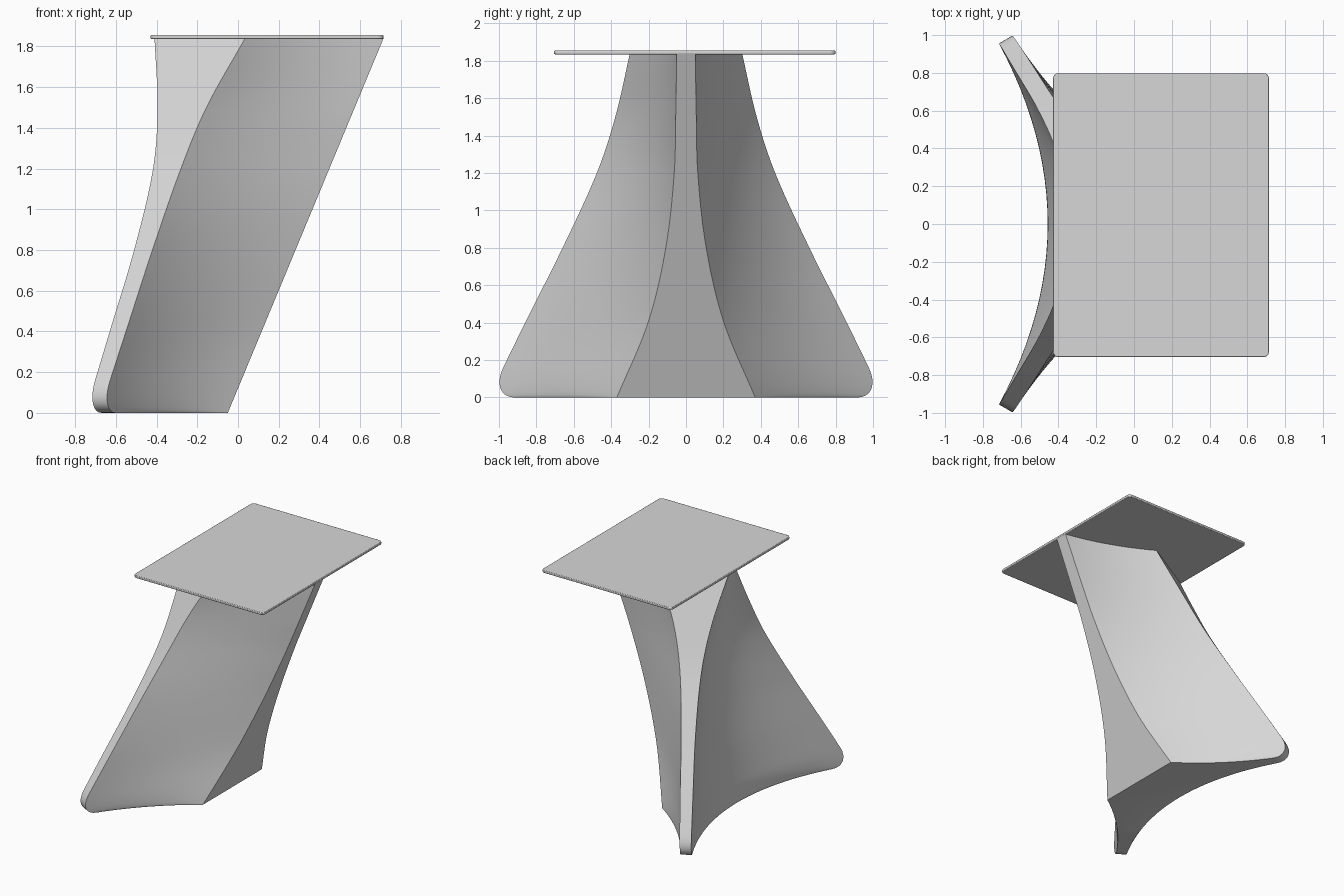
import bpy, bmesh, math
from mathutils import Vector

cube = bpy.data.objects.get("Cube")
if cube:
    bpy.data.objects.remove(cube, do_unlink=True)

grey = bpy.data.materials.new("plain_grey")
grey.use_nodes = True
colour = (0.68, 0.68, 0.68, 1)
grey.diffuse_color = colour
grey.node_tree.nodes["Principled BSDF"].inputs["Base Color"].default_value = colour

HEIGHT = 1.84
FOOT_RADIUS = 0.16

# Height, wing edge x, wing edge y, wing end width in x, half width of the lean face
STATIONS = [
    (0.0, -0.68, 1.055, 0.07, 0.37),
    (0.4, -0.55, 0.86, 0.08, 0.203),
    (0.8, -0.42, 0.66, 0.09, 0.108),
    (1.2, -0.28, 0.477, 0.137, 0.063),
    (1.5, -0.155, 0.378, 0.24, 0.055),
    (HEIGHT, 0.035, 0.30, 0.445, 0.05),
]


def station(z):
    """Smoothly interpolate the section sizes at height z."""
    last = len(STATIONS) - 1
    i = max(k for k in range(last) if STATIONS[k][0] <= z)
    a, b = STATIONS[i], STATIONS[i + 1]
    before, after = STATIONS[max(i - 1, 0)], STATIONS[min(i + 2, last)]
    step = b[0] - a[0]
    t = (z - a[0]) / step
    values = []
    for k in range(1, len(a)):
        m0 = (b[k] - before[k]) / (b[0] - before[0]) * step
        m1 = (after[k] - a[k]) / (after[0] - a[0]) * step
        d = b[k] - a[k]
        values.append(a[k] + t * (m0 + t * (3 * d - 2 * m0 - m1 + t * (m0 + m1 - 2 * d))))
    return values


def hollow(a, b, sag, count):
    """Points from a up to, not including, b, bowed to the left of travel."""
    side = Vector((a.y - b.y, b.x - a.x)).normalized()
    return [a.lerp(b, k / count) + side * sag * 4 * (k / count) * (1 - k / count)
            for k in range(count)]


def section(z):
    """Three-armed outline at height z, counter-clockwise from above."""
    edge_x, edge_y, end, lean = station(z)
    outer = Vector((edge_x, edge_y))
    # Round the lower corners of the wings
    if z < FOOT_RADIUS:
        r = FOOT_RADIUS
        outer -= Vector((-0.5, 0.866)) * (r - math.sqrt(max(r * r - (r - z) ** 2, 0)))
    inner = outer - Vector((end, end * 0.577))
    front = Vector((-0.05 + 0.765 * z / HEIGHT, lean))
    flip = lambda p: Vector((p.x, -p.y))
    sag = 0.045 * (outer - front).length
    points = [flip(front)]
    points += hollow(front, outer, sag, 14)
    points += [outer]
    points += hollow(inner, flip(inner), 0.27 * inner.y, 24)
    points += [flip(inner)]
    points += hollow(flip(outer), flip(front), sag, 14)
    return points


def finish(name, bm, angle):
    bmesh.ops.recalc_face_normals(bm, faces=bm.faces)
    mesh = bpy.data.meshes.new(name)
    bm.to_mesh(mesh)
    bm.free()
    mesh.materials.append(grey)
    obj = bpy.data.objects.new(name, mesh)
    bpy.context.collection.objects.link(obj)
    bpy.ops.object.select_all(action="DESELECT")
    obj.select_set(True)
    bpy.context.view_layer.objects.active = obj
    bpy.ops.object.shade_smooth_by_angle(angle=math.radians(angle))
    return obj


# Leaning pedestal: stacked outlines, close together at the rounded feet
bm = bmesh.new()
levels = [FOOT_RADIUS * (1 - math.cos(math.pi / 2 * k / 8)) for k in range(9)]
rows = 40
levels += [FOOT_RADIUS + (HEIGHT - FOOT_RADIUS) * k / rows for k in range(1, rows + 1)]
rings = [[bm.verts.new((p.x, p.y, z)) for p in section(z)] for z in levels]
for low, high in zip(rings, rings[1:]):
    for k in range(len(low)):
        n = (k + 1) % len(low)
        bm.faces.new((low[k], low[n], high[n], high[k]))
bm.faces.new(rings[0][::-1])
bm.faces.new(rings[-1])
finish("pedestal", bm, 30)

# Thin seat plate with rounded corners and softened rims
bm = bmesh.new()
bmesh.ops.create_cube(bm, size=1)
for v in bm.verts:
    v.co = Vector((0.143 + v.co.x * 1.144, 0.047 + v.co.y * 1.504, 1.845 + v.co.z * 0.02))
upright = [e for e in bm.edges if abs(e.verts[0].co.z - e.verts[1].co.z) > 0.01]
bmesh.ops.bevel(bm, geom=upright, offset=0.03, segments=6, profile=0.5, affect="EDGES")
plate = finish("seat_plate", bm, 30)
rim = plate.modifiers.new("rim", "BEVEL")
rim.width = 0.004
rim.segments = 2
